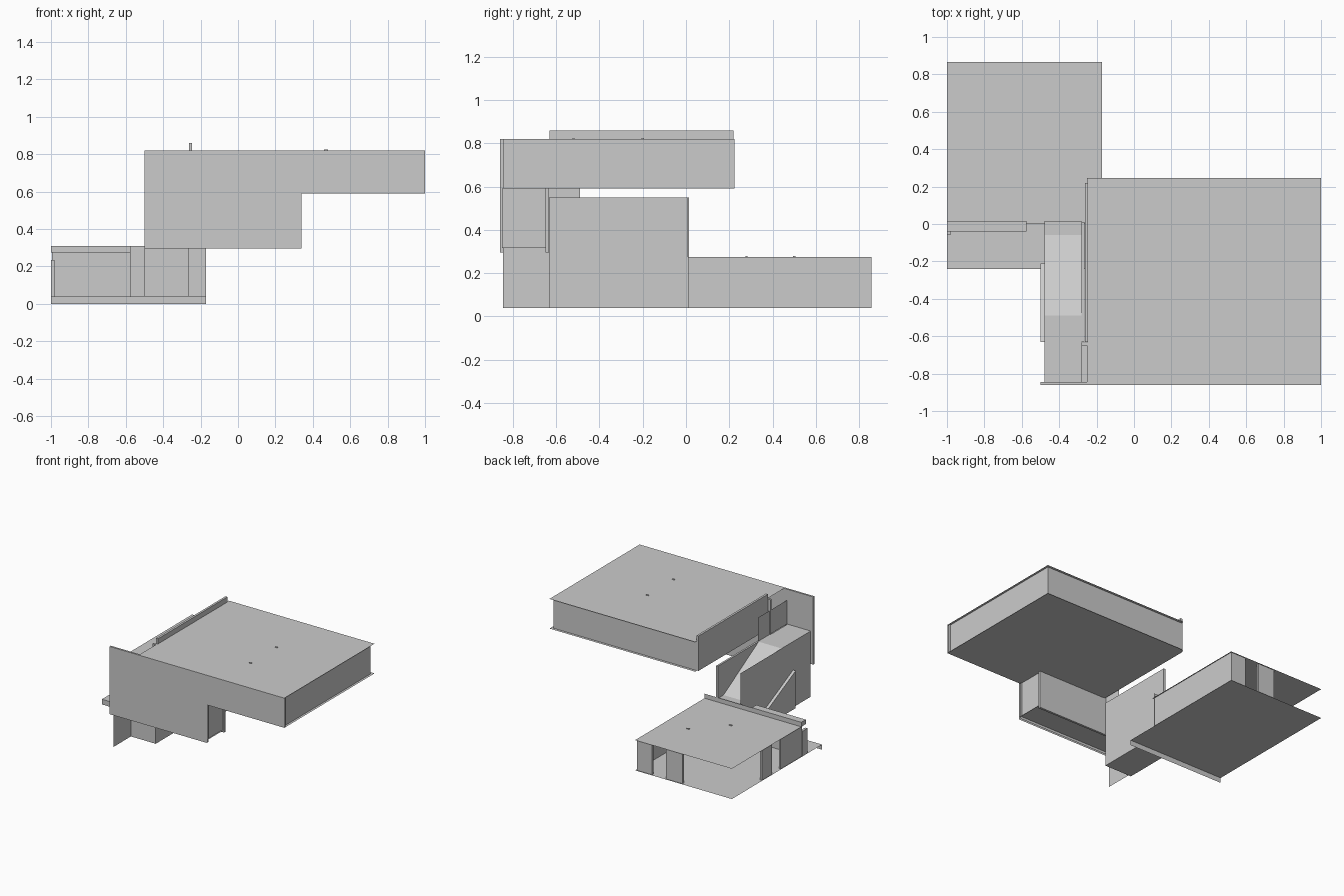
import bpy

cube = bpy.data.objects.get("Cube")
if cube:
    bpy.data.objects.remove(cube, do_unlink=True)

grey = bpy.data.materials.new("plain grey")
grey.use_nodes = True
grey.diffuse_color = (0.6, 0.6, 0.6, 1)
grey.node_tree.nodes["Principled BSDF"].inputs["Base Color"].default_value = (0.6, 0.6, 0.6, 1)


def add(name, verts, faces):
    mesh = bpy.data.meshes.new(name)
    mesh.from_pydata(verts, [], faces)
    mesh.materials.append(grey)
    obj = bpy.data.objects.new(name, mesh)
    bpy.context.collection.objects.link(obj)
    return obj


def sheet(name, axis, pos, a, b):
    """Thin rectangle across one axis; a and b are the ranges on the other two."""
    verts = []
    for u, v in ((a[0], b[0]), (a[1], b[0]), (a[1], b[1]), (a[0], b[1])):
        p = [u, v]
        p.insert("xyz".index(axis), pos)
        verts.append(p)
    return add(name, verts, [(0, 1, 2, 3)])


def prism(name, profile, x0, x1):
    """Extrude a (y, z) outline along x."""
    n = len(profile)
    verts = [(x, y, z) for x in (x0, x1) for y, z in profile]
    sides = [(i, n + i, n + (i + 1) % n, (i + 1) % n) for i in range(n)]
    return add(name, verts, sides + [tuple(range(n))[::-1], tuple(range(n, 2 * n))])


def box(name, x, y, z):
    return prism(name, [(y[0], z[0]), (y[1], z[0]), (y[1], z[1]), (y[0], z[1])], *x)


ground, low_roof, mid_floor = 0.04, 0.275, 0.315
stair_top, up_floor, up_roof = 0.55, 0.59, 0.82
low = (ground, low_roof)
up = (up_floor, up_roof)

# Lower volume: floor, front fascia and roof
sheet("lower_floor", "z", ground, (-1, -0.17), (-0.24, 0.866))
sheet("lower_floor_fascia", "y", -0.24, (-1, -0.17), (0, ground))
sheet("lower_roof", "z", low_roof, (-1, -0.17), (0.0, 0.866))

# Lower volume: walls with gaps left for the windows
sheet("lower_left_wall", "x", -0.178, (0.01, 0.857), low)
for i, x in enumerate(((-0.31, -0.178), (-0.57, -0.43))):
    box(f"lower_back_wall_{i}", x, (0.84, 0.857), low)
for i, y in enumerate(((0.37, 0.49), (0.0, 0.26))):
    box(f"lower_right_wall_{i}", (-0.995, -0.98), y, low)
sheet("lower_front_wall", "y", 0.0, (-0.98, -0.575), low)
sheet("lower_front_wall_return", "x", -0.575, (-0.04, 0.015), low)
sheet("lower_front_wall_inner", "y", 0.015, (-0.575, -0.17), (ground, 0.31))
box("lower_parapet", (-1, -0.575), (-0.04, 0.015), (low_roof, 0.31))
box("lower_side_fin", (-1, -0.98), (-0.06, 0.0), (ground, 0.235))

# Stair tower
sheet("stair_floor", "z", ground, (-0.48, -0.27), (-0.63, -0.24))
sheet("stair_right_wall", "x", -0.478, (-0.845, 0.015), (ground, stair_top))
box("stair_left_wall", (-0.28, -0.265), (-0.63, 0.01), (ground, stair_top))
sheet("stair_front_wall", "y", -0.63, (-0.478, -0.265), (ground, mid_floor))
sheet("stair_back_wall", "y", 0.015, (-0.478, -0.27), (ground, 0.3))
sheet("stair_flat_roof", "z", stair_top, (-0.478, -0.28), (-0.845, -0.49))
sheet("stair_low_roof", "z", 0.3, (-0.478, -0.28), (-0.06, 0.015))
add("stair_sloped_roof",
    [(-0.478, -0.49, stair_top), (-0.28, -0.49, stair_top),
     (-0.28, -0.06, 0.3), (-0.478, -0.06, 0.3)], [(0, 1, 2, 3)])
prism("stair_side_stringer",
      [(-0.63, ground), (-0.21, ground), (-0.21, 0.12), (-0.63, 0.33)], -0.5, -0.478)
sheet("stair_upper_wall", "x", -0.275, (-0.845, -0.49), (stair_top, 0.735))

# Tall front wall: an L outline, outer and inner skin
outline = [(-0.5, 0.295), (0.34, 0.295), (0.34, up_floor), (1, up_floor),
           (1, up_roof), (-0.5, up_roof)]
for name, y in (("front_wall_outer", -0.86), ("front_wall_inner", -0.845)):
    add(name, [(x, y, z) for x, z in outline], [tuple(range(len(outline)))])
sheet("front_wall_end", "x", -0.5, (-0.86, -0.845), (0.295, up_roof))
sheet("front_wall_cap", "z", up_roof, (-0.5, -0.245), (-0.86, -0.845))

# Middle volume under the upper floor
sheet("middle_floor", "z", mid_floor, (-0.478, 0.335), (-0.855, -0.635))
sheet("middle_left_wall", "x", 0.325, (-0.85, -0.645), (mid_floor, up_floor))
box("middle_back_wall", (-0.28, 0.335), (-0.65, -0.633), (0.295, up_floor))

# Upper volume
sheet("upper_floor", "z", up_floor, (-0.25, 1), (-0.86, 0.245))
sheet("upper_roof", "z", up_roof, (-0.25, 1), (-0.86, 0.245))
sheet("upper_left_wall", "x", 0.982, (-0.845, 0.224), up)
sheet("upper_back_wall", "y", 0.224, (-0.245, 0.982), up)
box("upper_right_wall", (-0.262, -0.245), (-0.63, 0.22), (up_floor, 0.86))
box("upper_wall_return", (-0.28, -0.245), (-0.65, -0.633), up)

# Small roof drains
for i, (x, y, z) in enumerate(((0.47, -0.52, up_roof), (0.47, -0.2, up_roof),
                               (-0.37, 0.5, low_roof), (-0.58, 0.28, low_roof))):
    box(f"roof_drain_{i}", (x - 0.01, x + 0.01), (y - 0.005, y + 0.005), (z, z + 0.005))
